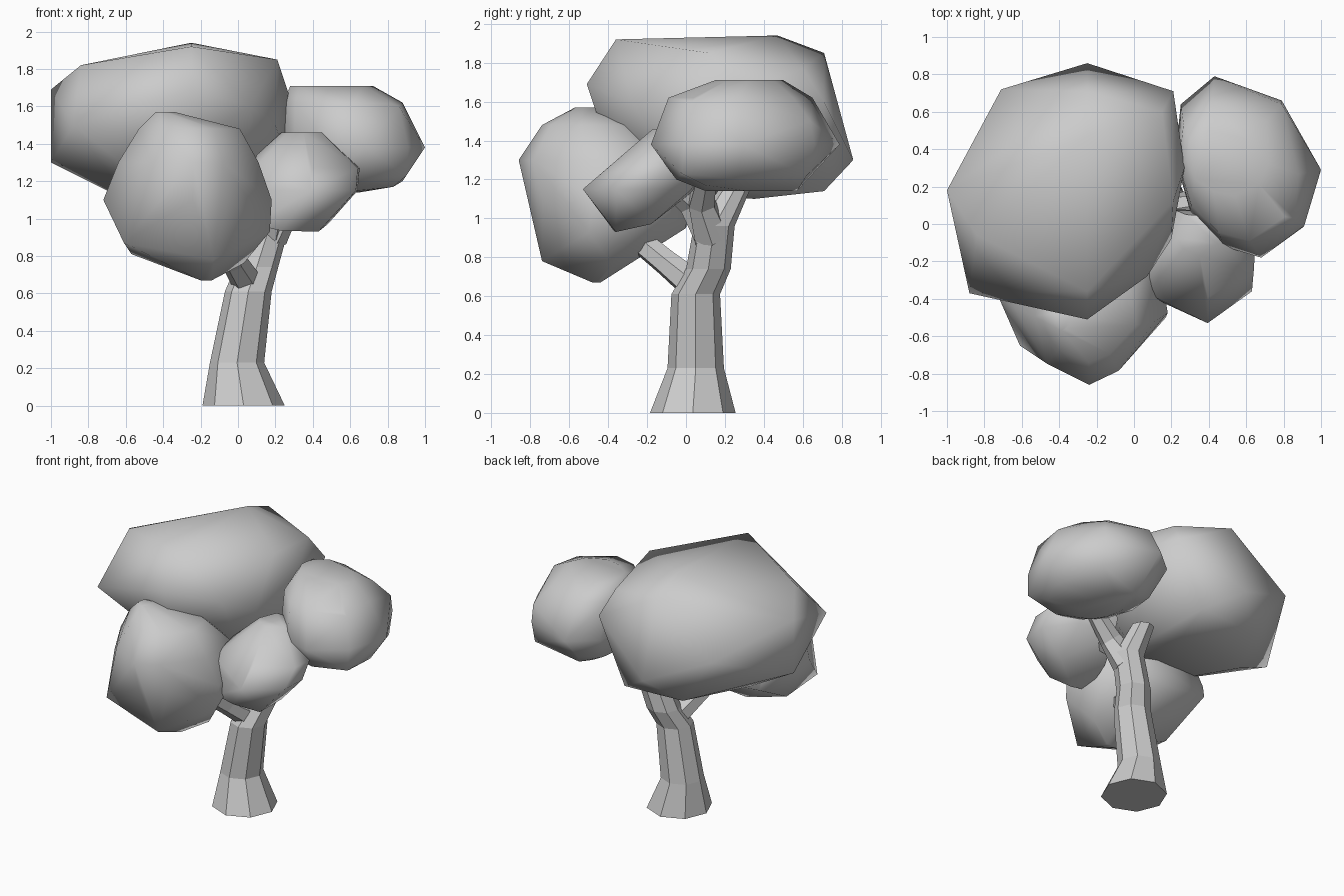
import bpy, bmesh, math
from mathutils import Vector

if "Cube" in bpy.data.objects:
    bpy.data.objects.remove(bpy.data.objects["Cube"], do_unlink=True)

# One plain grey for the whole tree
grey = bpy.data.materials.new("plain_grey")
grey.use_nodes = True
colour = (0.6, 0.6, 0.6, 1.0)
grey.diffuse_color = colour
grey.node_tree.nodes["Principled BSDF"].inputs["Base Color"].default_value = colour


def finish(name, bm, smooth_angle=None):
    bmesh.ops.recalc_face_normals(bm, faces=bm.faces[:])
    mesh = bpy.data.meshes.new(name)
    bm.to_mesh(mesh)
    bm.free()
    mesh.materials.append(grey)
    obj = bpy.data.objects.new(name, mesh)
    bpy.context.scene.collection.objects.link(obj)
    if smooth_angle:
        bpy.ops.object.select_all(action='DESELECT')
        obj.select_set(True)
        bpy.context.view_layer.objects.active = obj
        bpy.ops.object.shade_smooth_by_angle(angle=math.radians(smooth_angle))
    return obj


def leaf_clump(name, corners):
    """Convex faceted clump wrapped around its corners."""
    bm = bmesh.new()
    for corner in corners:
        bm.verts.new(corner)
    bmesh.ops.convex_hull(bm, input=bm.verts[:])
    loose = [v for v in bm.verts if not v.link_faces]
    bmesh.ops.delete(bm, geom=loose, context='VERTS')
    return finish(name, bm, 60)


def tiers(outline, levels):
    """Fit a plan outline to the x and y limits of each level."""
    xs, ys = zip(*outline)
    left, front = min(xs), min(ys)
    width, depth = max(xs) - left, max(ys) - front
    return [(x0 + (x1 - x0) * (x - left) / width,
             y0 + (y1 - y0) * (y - front) / depth, z)
            for z, x0, x1, y0, y1 in levels for x, y in outline]


def limb(name, path, sides=8, upright=False):
    """Tapered flat-sided limb through (x, y, z, radius) stations."""
    points = [Vector(p[:3]) for p in path]
    bm = bmesh.new()
    rings = []
    for i, point in enumerate(points):
        along = points[min(i + 1, len(points) - 1)] - points[max(i - 1, 0)]
        turn = Vector((0, 0, 1)).rotation_difference(along)
        ring = []
        for k in range(sides):
            a = math.tau * k / sides
            offset = Vector((math.cos(a), math.sin(a), 0)) * path[i][3]
            ring.append(bm.verts.new(point + (offset if upright else turn @ offset)))
        rings.append(ring)
    for low, high in zip(rings, rings[1:]):
        for k in range(sides):
            n = (k + 1) % sides
            bm.faces.new((low[k], low[n], high[n], high[k]))
    bm.faces.new(rings[0][::-1])
    bm.faces.new(rings[-1])
    return finish(name, bm)


# Trunk with its kinks and flared foot
limb("trunk", [(.03, .035, 0, .22), (-.005, .05, .23, .145), (.055, .05, .61, .125),
               (.1, .115, .74, .115), (.17, .145, .96, .105), (.14, .25, 1.15, .08)],
     upright=True)

# Branches into the other clumps
limb("front_branch", [(.06, .06, .64, .085), (-.02, -.1, .77, .07), (-.15, -.38, 1, .06)], 6)
limb("side_branch", [(.17, .13, .91, .1), (.27, .08, 1.08, .075), (.5, .12, 1.28, .05)], 6)
limb("small_branch", [(.16, .12, .91, .09), (.2, .02, 1.08, .07), (.3, -.12, 1.2, .05)], 6)

# Large crown: underside, girth, shoulders and ridge
underside = [(-.7, .25, 1.15), (-.45, .68, 1.14), (0, .71, 1.14),
             (.02, 0, 1.13), (-.1, .35, 1.1), (-.45, -.2, 1.16)]
girth = [(-1, .18, 1.69), (-1, .18, 1.3), (-.88, -.37, 1.5), (-.25, -.42, 1.42),
         (-.25, -.51, 1.69), (.07, -.28, 1.6), (.2, -.08, 1.5), (.25, .3, 1.35),
         (.27, .3, 1.67), (.21, .71, 1.6), (-.25, .86, 1.3), (-.71, .72, 1.5)]
shoulders = [(-.84, -.06, 1.82), (.21, .12, 1.85), (.15, .6, 1.77), (-.25, .71, 1.85)]
ridge = [(-.25, -.36, 1.92), (-.25, .47, 1.94)]
leaf_clump("main_crown", underside + girth + shoulders + ridge)

# Clump at the left rear, with squared-off outer corners
side_outline = [(.43, .79), (.79, .66), (1, .29), (.91, -.01), (.68, -.18),
                (.48, -.12), (.3, .07), (.22, .35), (.25, .64)]
leaf_clump("side_clump", tiers(side_outline, [
    (1.14, .4, .65, .1, .57), (1.2, .28, .88, -.05, .62), (1.38, .22, 1, -.18, .79),
    (1.62, .24, .88, -.09, .65), (1.71, .28, .72, .15, .5)])
    + [(.79, .64, 1.5), (.79, .62, 1.22), (.83, .1, 1.17), (.9, -.02, 1.23), (.86, .03, 1.6)])

# Low clump at the front, broad underneath
front_outline = [(-.72, -.42), (-.51, -.74), (-.24, -.86), (-.05, -.78), (.18, -.5),
                 (.13, -.15), (-.2, .02), (-.62, -.02)]
leaf_clump("front_clump", tiers(front_outline, [
    (.67, -.2, -.14, -.48, -.44), (1.1, -.72, .18, -.81, .01), (1.3, -.64, .11, -.86, -.03),
    (1.48, -.53, .01, -.74, -.25), (1.57, -.44, -.34, -.57, -.47)])
    + [(-.61, -.65, .87), (-.13, -.74, .78), (-.57, -.35, .81), (.03, -.38, .76),
       (.17, -.5, .93), (-.6, .01, 1), (-.1, 0, .95)])

# Small clump leaning out between the others
small_outline = [(.07, -.28), (.16, -.43), (.39, -.53), (.64, -.36), (.65, -.17),
                 (.5, .03), (.2, .05)]
leaf_clump("small_clump", tiers(small_outline, [
    (1.15, .09, .64, -.53, .05), (1.27, .08, .65, -.39, .08), (1.46, .23, .45, -.17, .05)])
    + [(.43, -.36, .93), (.23, -.37, .935), (.08, -.38, .97), (.15, -.12, 1.02),
       (.48, -.18, .97), (.07, -.37, 1.25), (.1, -.2, 1.34)])
